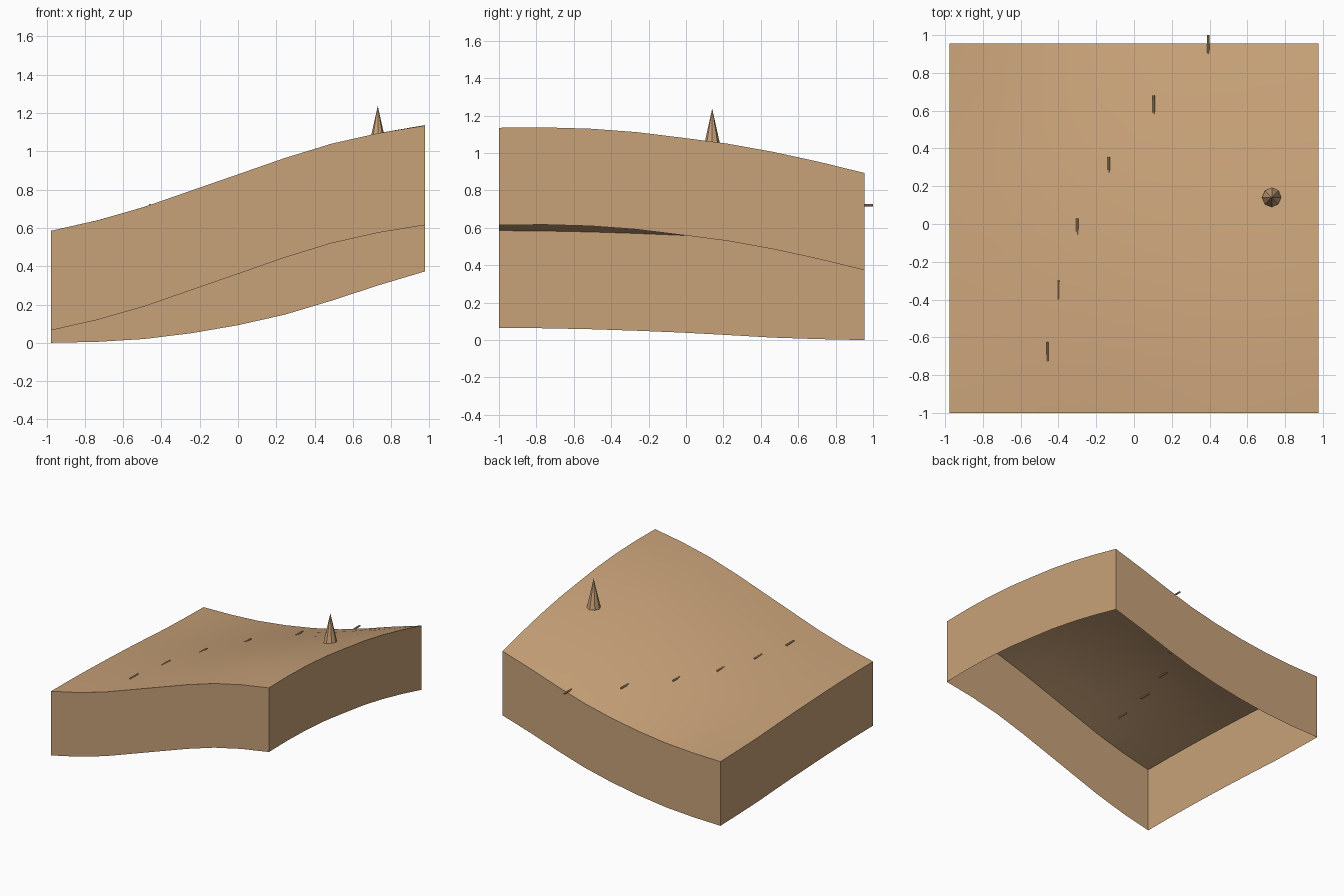
import bpy
import bmesh
import math
from mathutils import Matrix

cube = bpy.data.objects.get("Cube")
if cube:
    bpy.data.objects.remove(cube, do_unlink=True)

SEGMENTS = 8
X_MIN, X_MAX = -0.977, 0.977
Y_MIN, Y_MAX = -1.0, 0.955
WALL = 0.52
BULGE = 0.027

# Heights along the four edges of the ground
FRONT = [0.585, 0.64, 0.71, 0.795, 0.88, 0.965, 1.04, 1.095, 1.135]
BACK = [0.52, 0.525, 0.54, 0.57, 0.612, 0.667, 0.74, 0.82, 0.893]
LEFT = [0.585, 0.583, 0.578, 0.57, 0.56, 0.547, 0.533, 0.525, 0.52]
RIGHT = [1.135, 1.137, 1.13, 1.112, 1.082, 1.05, 1.006, 0.953, 0.893]


def mix(a, b, t):
    return a + (b - a) * t


def along(profile, t):
    i = max(0, min(int(t * SEGMENTS), SEGMENTS - 1))
    return mix(profile[i], profile[i + 1], t * SEGMENTS - i)


def ground_height(u, v):
    """Blend the four edge profiles and raise the middle slightly."""
    across = mix(along(FRONT, u), along(BACK, u), v)
    sideways = mix(along(LEFT, v), along(RIGHT, v), u)
    corners = mix(mix(FRONT[0], FRONT[-1], u), mix(BACK[0], BACK[-1], u), v)
    return across + sideways - corners + BULGE * 16 * u * (1 - u) * v * (1 - v)


earth = bpy.data.materials.new("tan_earth")
earth.use_nodes = True
earth.diffuse_color = (0.58, 0.36, 0.19, 1)
shader = next(n for n in earth.node_tree.nodes if n.type == "BSDF_PRINCIPLED")
shader.inputs["Base Color"].default_value = earth.diffuse_color


def add_object(name, bm):
    mesh = bpy.data.meshes.new(name)
    bm.to_mesh(mesh)
    bm.free()
    mesh.materials.append(earth)
    obj = bpy.data.objects.new(name, mesh)
    bpy.context.collection.objects.link(obj)
    return obj


def add_cone(name, sides, base, tip, length, matrix):
    bm = bmesh.new()
    bmesh.ops.create_cone(bm, cap_ends=True, segments=sides, radius1=base,
                          radius2=tip, depth=length, matrix=matrix)
    return add_object(name, bm)


# Rolling ground with an open-bottomed skirt that follows its edge
bm = bmesh.new()
bmesh.ops.create_grid(bm, x_segments=SEGMENTS, y_segments=SEGMENTS, size=0.5)
for vert in bm.verts:
    u, v = vert.co.x + 0.5, vert.co.y + 0.5
    vert.co = (mix(X_MIN, X_MAX, u), mix(Y_MIN, Y_MAX, v), ground_height(u, v))
rim = [e for e in bm.edges if e.is_boundary]
skirt = bmesh.ops.extrude_edge_only(bm, edges=rim)["geom"]
for item in skirt:
    if isinstance(item, bmesh.types.BMVert):
        item.co.z -= WALL
bmesh.ops.recalc_face_normals(bm, faces=bm.faces)
top = max(bm.faces, key=lambda f: abs(f.normal.z))
if top.normal.z < 0:
    bmesh.ops.reverse_faces(bm, faces=bm.faces)
ground = add_object("ground_block", bm)
bpy.ops.object.select_all(action="DESELECT")
ground.select_set(True)
bpy.context.view_layer.objects.active = ground
bpy.ops.object.shade_smooth_by_angle(angle=math.radians(30))

# Pointed marker on the high slope
add_cone("slope_spike", 8, 0.052, 0, 0.235,
         Matrix.Translation((0.73, 0.14, 1.12)))

# Row of level pegs following one contour of the slope
PEG_LENGTH = 0.1
PEG_ENDS = [(0.393, 1.0), (0.105, 0.68), (-0.133, 0.355),
            (-0.3, 0.03), (-0.402, -0.3), (-0.46, -0.625)]
for number, (x, y_end) in enumerate(PEG_ENDS, 1):
    place = Matrix.Translation((x, y_end - PEG_LENGTH / 2, 0.72))
    add_cone(f"contour_peg_{number}", 8, 0.0065, 0.0065, PEG_LENGTH,
             place @ Matrix.Rotation(math.pi / 2, 4, "X"))
